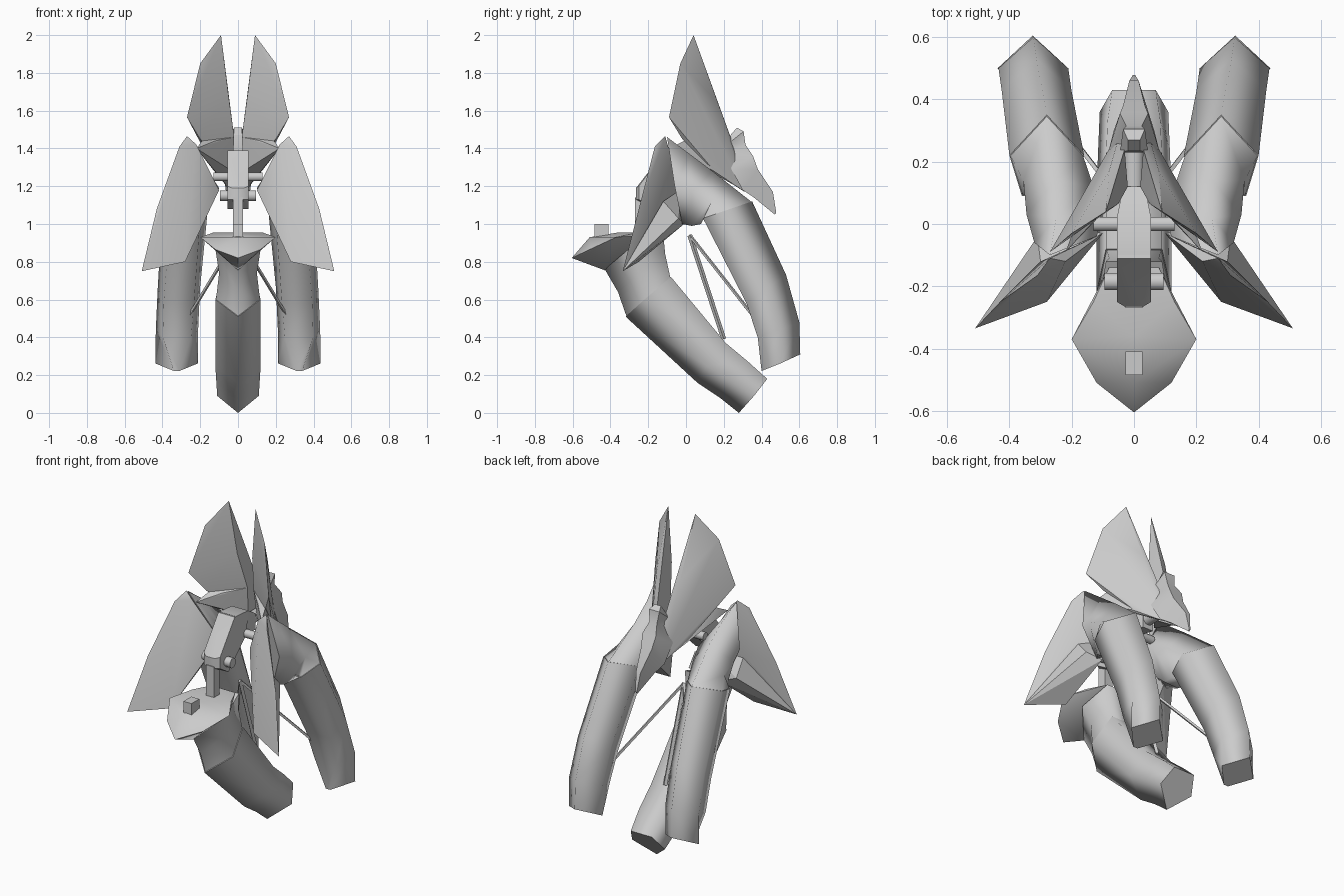
import bpy, bmesh, math
from mathutils import Vector

grey = bpy.data.materials.new("plain grey")
grey.diffuse_color = (0.6, 0.6, 0.6, 1)


def finish(name, bm, angle):
    bmesh.ops.recalc_face_normals(bm, faces=bm.faces)
    me = bpy.data.meshes.new(name)
    bm.to_mesh(me)
    bm.free()
    me.materials.append(grey)
    ob = bpy.data.objects.new(name, me)
    bpy.context.collection.objects.link(ob)
    bpy.ops.object.select_all(action='DESELECT')
    ob.select_set(True)
    bpy.context.view_layer.objects.active = ob
    bpy.ops.object.shade_smooth_by_angle(angle=math.radians(angle))
    return ob


def loft(name, rings, angle=130):
    """Skin a list of equal-length rings and close the ends with sharp caps."""
    bm = bmesh.new()
    vs = [[bm.verts.new(p) for p in r] for r in rings]
    n = len(rings[0])
    for a, b in zip(vs, vs[1:]):
        for i in range(n):
            j = (i + 1) % n
            bm.faces.new((a[i], a[j], b[j], b[i]))
    for cap in (vs[0], vs[-1][::-1]):
        for e in bm.faces.new(cap).edges:
            e.smooth = False
    return finish(name, bm, angle)


def hull(name, pts, angle=35):
    """Faceted solid around a few corner points."""
    bm = bmesh.new()
    for p in pts:
        bm.verts.new(p)
    bmesh.ops.convex_hull(bm, input=bm.verts[:])
    bmesh.ops.delete(bm, geom=[v for v in bm.verts if not v.link_faces], context='VERTS')
    return finish(name, bm, angle)


def pent(cx, apex, side, pair):
    """Five-sided section: one apex, two sides, two corners."""
    return [(cx, *apex), (cx + side[0], *side[1:]), (cx + pair[0], *pair[1:]),
            (cx - pair[0], *pair[1:]), (cx - side[0], *side[1:])]


def inset(ring, k):
    """Ring scaled about its middle, to sit just inside a sleeve."""
    c = sum((Vector(p) for p in ring), Vector()) / len(ring)
    return [tuple(c + (Vector(p) - c) * k) for p in ring]


def rod(name, a, b, r, n=8, angle=50):
    a, b = Vector(a), Vector(b)
    d = (b - a).normalized()
    u = d.orthogonal().normalized()
    w = d.cross(u)
    ring = [(u * math.cos(t) + w * math.sin(t)) * r
            for t in (2 * math.pi * (i + .5) / n for i in range(n))]
    return loft(name, [[a + p for p in ring], [b + p for p in ring]], angle)


def box(name, lo, hi):
    return hull(name, [(x, y, z) for x in (lo[0], hi[0])
                       for y in (lo[1], hi[1]) for z in (lo[2], hi[2])])


def both(pts):
    """Mirror corner points across x."""
    return pts + [(-x, y, z) for x, y, z in pts if x]


def flip(pts, s):
    return [(s * x, y, z) for x, y, z in pts]


# front leg: sleeve, neck and pointed pod
front_top = pent(0, (-.32, .51), (.12, -.22, .60), (.09, -.08, .72))
loft("front_leg", [
    front_top,
    pent(0, (.06, .16), (.12, .11, .25), (.09, .21, .37)),
    pent(0, (.18, .08), (.115, .24, .17), (.085, .33, .27)),
    pent(0, (.28, 0), (.11, .36, .09), (.07, .43, .18))])
loft("front_neck", [
    pent(0, (-.43, .76), (.12, -.30, .87), (.09, -.12, .94)),
    pent(0, (-.36, .64), (.10, -.25, .74), (.08, -.11, .84)),
    inset(front_top, .97)])
hull("front_pod", both([
    (0, -.605, .82), (.12, -.51, .865), (.20, -.37, .93), (.13, -.25, .955),
    (0, -.51, .93), (0, -.36, .955), (.08, -.14, .95), (0, -.51, .81), (0, -.43, .755)]), 60)
box("pod_block", (-.027, -.485, .90), (.027, -.41, 1.0))

# central body: post, leaning barrel, top, cross bars
box("post", (-.027, -.27, .88), (.027, -.215, 1.14))
hull("body_barrel", both([
    (.055, -.25, 1.13), (.055, -.25, 1.20), (.055, -.11, 1.39), (.055, -.17, 1.08),
    (.055, 0, 1.24), (.055, .02, 1.37), (.03, -.265, 1.13), (.03, -.265, 1.19)]))
hull("body_top", both([
    (.055, -.10, 1.39), (.055, .02, 1.38), (.035, .12, 1.32), (.055, -.06, 1.27),
    (.035, .12, 1.22)]))
rod("front_cross_bar", (-.095, -.185, 1.15), (.095, -.185, 1.15), .03)
rod("shoulder_bar", (-.13, .0, 1.25), (.13, .0, 1.25), .025)
rod("spine", (0, .05, 1.28), (0, .29, 1.28), .035)
rod("front_strut", (0, .02, .94), (0, .20, .39), .013, 4)

# rear beaked piece
loft("rear_beak", [
    [(-.02, .235, 1.47), (.02, .235, 1.47), (.02, .27, 1.51), (-.02, .27, 1.51)],
    [(-.045, .23, 1.43), (.045, .23, 1.43), (.035, .305, 1.49), (-.035, .305, 1.49)],
    [(-.03, .23, 1.38), (.03, .23, 1.38), (.025, .315, 1.42), (-.025, .315, 1.42)],
    [(-.08, .24, 1.29), (.08, .24, 1.29), (.045, .355, 1.36), (-.045, .355, 1.36)],
    [(-.065, .30, 1.18), (.065, .30, 1.18), (.035, .38, 1.29), (-.035, .38, 1.29)],
    [(-.04, .36, 1.14), (.04, .36, 1.14), (.015, .46, 1.17), (-.015, .46, 1.17)],
    [(-.004, .47, 1.05), (.004, .47, 1.05), (.004, .478, 1.06), (-.004, .478, 1.06)]], 40)

leg_top = pent(.28, (.35, 1.12), (.12, .22, 1.075), (.08, .09, 1.03))
thigh_end = inset(leg_top, .97)
thigh_end = thigh_end[:1] + thigh_end[:0:-1]

for s, side in ((1, "right"), (-1, "left")):
    # tall upper fin and its wide lower plate
    hull(side + "_upper_fin", flip([
        (.09, .04, 2), (.20, -.03, 1.85), (.27, -.09, 1.565), (.20, -.02, 1.45),
        (.12, .15, 1.28), (.04, .31, 1.17), (.03, .24, 1.45), (.08, .17, 1.64),
        (.02, .12, 1.46), (.03, .14, 1.28), (.05, .065, 1.68)], s))
    hull(side + "_lower_fin", flip([
        (.22, -.09, 1.40), (.19, -.01, 1.44), (.13, .14, 1.285), (.04, .30, 1.18),
        (.02, .12, 1.46), (.03, .14, 1.28), (.12, .02, 1.44)], s))
    # swept shoulder wing: front plate and the lower lip behind it
    hull(side + "_wing", flip([
        (.27, -.11, 1.465), (.31, -.165, 1.41), (.43, -.25, 1.08), (.51, -.335, .75),
        (.28, -.25, .80), (.10, -.03, 1.18), (.22, -.12, 1.42), (.30, -.12, 1.14)], s), 25)
    hull(side + "_wing_lip", flip([
        (.51, -.335, .75), (.28, -.25, .80), (.10, -.03, 1.18), (.22, -.01, 1.0),
        (.31, -.04, 1.03), (.30, -.12, 1.12)], s), 25)
    # thigh running from the shoulder into the rear leg
    loft(side + "_thigh", [flip(r, s) for r in (
        [(.27, -.10, 1.46), (.12, -.04, 1.22), (.18, -.02, 1.04), (.25, -.02, 1.0), (.32, -.06, 1.2)],
        [(.25, .02, 1.37), (.10, .03, 1.19), (.19, .03, .995), (.29, .03, .99), (.345, .03, 1.17)],
        [(.25, .14, 1.28), (.13, .12, 1.15), (.20, .08, 1.0), (.31, .08, 1.0), (.355, .14, 1.13)],
        thigh_end)])
    # rear leg
    loft(side + "_rear_leg", [flip(r, s) for r in (
        leg_top,
        pent(.313, (.53, .73), (.112, .43, .66), (.08, .32, .58)),
        pent(.323, (.60, .48), (.112, .50, .44), (.075, .38, .40)),
        pent(.325, (.605, .31), (.113, .50, .262), (.015, .40, .222)))])
    # thin brace to the rear leg
    rod(side + "_brace", (0, .02, .94), (s * .285, .39, .47), .009, 4)
